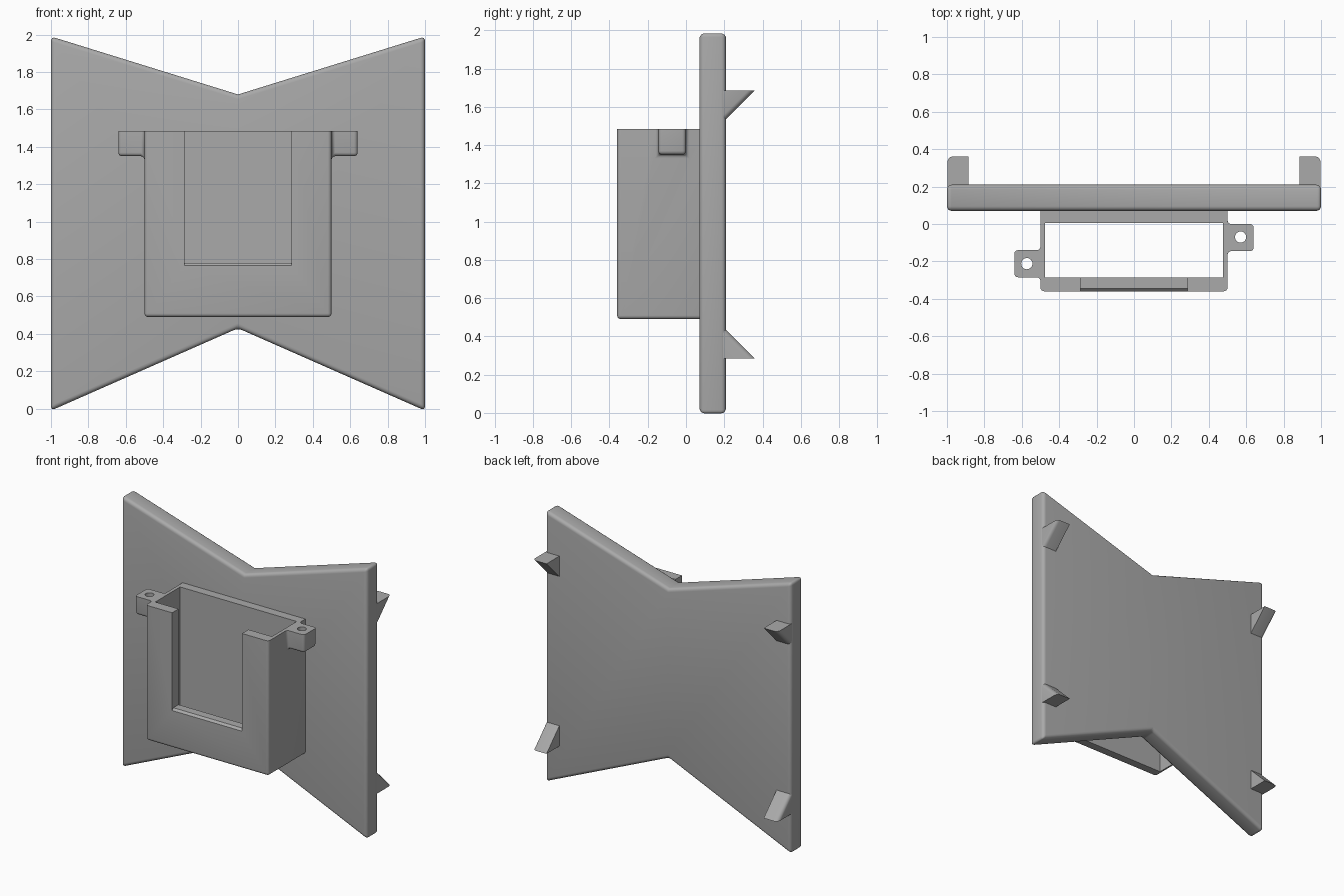
import bpy, bmesh, math
from mathutils import Vector

old = bpy.data.objects.get("Cube")
if old:
    bpy.data.objects.remove(old, do_unlink=True)

grey = bpy.data.materials.new("grey plastic")
grey.use_nodes = True
colour = (0.4, 0.4, 0.4, 1)
grey.diffuse_color = colour
grey.node_tree.nodes["Principled BSDF"].inputs["Base Color"].default_value = colour


def prism(name, points, depth):
    """Extrude a flat polygon along the depth vector."""
    bm = bmesh.new()
    face = bm.faces.new([bm.verts.new(p) for p in points])
    ext = bmesh.ops.extrude_face_region(bm, geom=[face])
    verts = [g for g in ext["geom"] if isinstance(g, bmesh.types.BMVert)]
    bmesh.ops.translate(bm, vec=Vector(depth), verts=verts)
    bmesh.ops.recalc_face_normals(bm, faces=bm.faces)
    mesh = bpy.data.meshes.new(name)
    bm.to_mesh(mesh)
    bm.free()
    obj = bpy.data.objects.new(name, mesh)
    bpy.context.collection.objects.link(obj)
    mesh.materials.append(grey)
    return obj


def block(name, x0, x1, y0, y1, z0, z1):
    pts = [(x0, y0, z0), (x1, y0, z0), (x1, y1, z0), (x0, y1, z0)]
    return prism(name, pts, (0, 0, z1 - z0))


def boolean(obj, other, operation):
    mod = obj.modifiers.new(operation.lower(), "BOOLEAN")
    mod.operation, mod.object, mod.solver = operation, other, "EXACT"
    other.hide_render = True
    other.hide_set(True)


def round_edges(obj, width):
    mod = obj.modifiers.new("rounding", "BEVEL")
    mod.width, mod.segments = width, 4
    mod.limit_method, mod.angle_limit = "ANGLE", math.radians(40)


def finish(obj, helpers=()):
    """Apply modifiers, drop helper solids and smooth the rounded edges."""
    bpy.context.view_layer.update()
    graph = bpy.context.evaluated_depsgraph_get()
    mesh = bpy.data.meshes.new_from_object(obj.evaluated_get(graph))
    obj.modifiers.clear()
    obj.data = mesh
    mesh.materials.clear()
    mesh.materials.append(grey)
    for helper in helpers:
        bpy.data.objects.remove(helper, do_unlink=True)
    bpy.ops.object.select_all(action="DESELECT")
    obj.select_set(True)
    bpy.context.view_layer.objects.active = obj
    bpy.ops.object.shade_smooth_by_angle(angle=math.radians(35))


# Notched back plate
outline = [(-1, -0.01), (0, 0.43), (1, -0.01), (1, 1.99), (0, 1.68), (-1, 1.99)]
plate = prism("back_plate", [(x, 0.07, z) for x, z in outline], (0, 0.14, 0))
round_edges(plate, 0.025)
finish(plate)

# Holder with two ears, made too tall and trimmed so the top rim stays sharp
holder = block("holder", -0.5, 0.5, -0.36, 0.13, 0.49, 1.6)
ears = [block("ear_right", -0.64, -0.45, -0.285, -0.14, 1.35, 1.6),
        block("ear_left", 0.45, 0.64, -0.145, 0, 1.35, 1.6)]
for ear in ears:
    boolean(holder, ear, "UNION")
round_edges(holder, 0.02)
finish(holder, ears)

cutters = [block("top_trim", -1, 1, -1, 1, 1.485, 2),
           block("cavity", -0.475, 0.475, -0.285, 0.005, 0.3, 1.8)]
window = block("window", -0.285, 0.285, -0.5, -0.2, 0.78, 1.8)
cutters.append(window)

# Chamfer along the front of the window sill
sill = [(-0.285, -0.38, 0.79), (-0.285, -0.335, 0.79), (-0.285, -0.38, 0.745)]
cutters.append(prism("sill_chamfer", sill, (0.57, 0, 0)))

# Screw holes through the ears
for x, y in ((-0.573, -0.212), (0.57, -0.07)):
    ring = [(x + 0.03 * math.cos(a), y + 0.03 * math.sin(a), 1.2)
            for a in (math.tau * i / 24 for i in range(24))]
    cutters.append(prism("screw_hole", ring, (0, 0, 0.6)))
for cutter in cutters:
    boolean(holder, cutter, "DIFFERENCE")
finish(holder, cutters)

# Four wedge hooks on the back, with the outer sloped edge rounded
for side, side_name in ((-1, "right"), (1, "left")):
    for flat, sign, level in ((1.685, -1, "upper"), (0.285, 1, "lower")):
        profile = [(0.19, flat), (0.36, flat), (0.19, flat + sign * 0.17)]
        hook = prism(f"{level}_{side_name}_hook",
                     [(side * 0.885, y, z) for y, z in profile],
                     (side * 0.113, 0, 0))
        bm = bmesh.new()
        bm.from_mesh(hook.data)
        edges = [e for e in bm.edges
                 if all(abs(v.co.x) > 0.95 for v in e.verts)
                 and abs(e.verts[0].co.y - e.verts[1].co.y) > 0.1
                 and abs(e.verts[0].co.z - e.verts[1].co.z) > 0.1]
        bmesh.ops.bevel(bm, geom=edges, offset=0.025, segments=4,
                        profile=0.5, affect="EDGES")
        bm.to_mesh(hook.data)
        bm.free()
        finish(hook)
